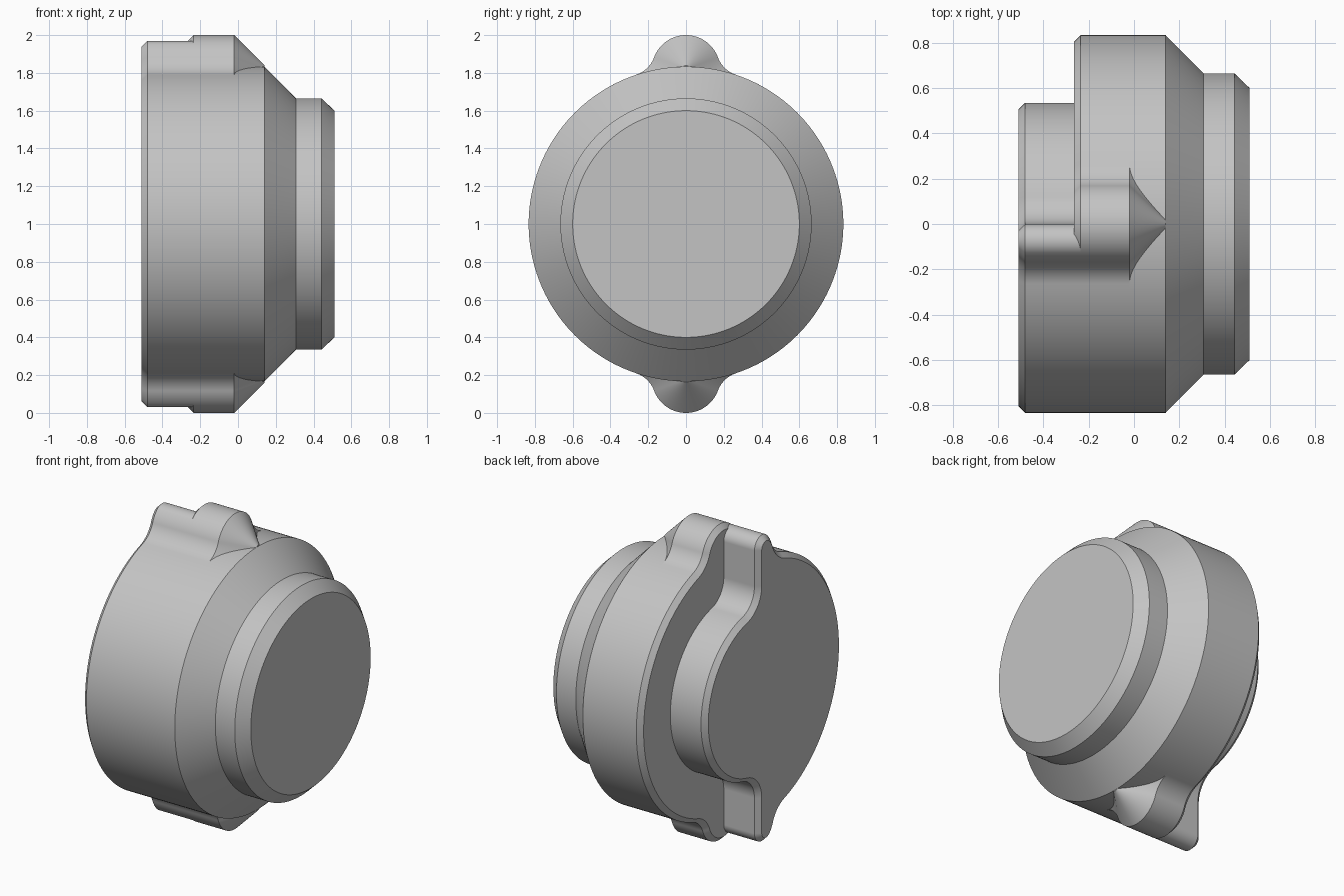
import bpy, bmesh
from math import sin, cos, atan2, hypot, sqrt, radians, pi

cube = bpy.data.objects.get("Cube")
if cube:
    bpy.data.objects.remove(cube, do_unlink=True)

grey = bpy.data.materials.new("plain grey")
grey.use_nodes = True
colour = (0.55, 0.55, 0.55, 1)
grey.diffuse_color = colour
grey.node_tree.nodes["Principled BSDF"].inputs["Base Color"].default_value = colour


def loft(name, arcs, sections):
    """Loft an outline of arcs (cy, cz, r, start, end) along x.
    Each section is (x, inset); clockwise arcs are concave and grow when inset."""
    bm = bmesh.new()
    rings = []
    for x, inset in sections:
        ring = []
        for cy, cz, r, a, b in arcs:
            rr = r - inset if b > a else r + inset
            steps = max(8, round(abs(b - a) * 28))
            for i in range(steps + 1):
                t = a + (b - a) * i / steps
                ring.append(bm.verts.new((x, cy + rr * cos(t), 1 + cz + rr * sin(t))))
        rings.append(ring)
    for lower, upper in zip(rings, rings[1:]):
        for i in range(len(lower)):
            j = (i + 1) % len(lower)
            bm.faces.new((lower[i], lower[j], upper[j], upper[i]))
    bm.faces.new(rings[0])
    bm.faces.new(rings[-1])
    bmesh.ops.remove_doubles(bm, verts=bm.verts, dist=1e-4)
    bmesh.ops.recalc_face_normals(bm, faces=bm.faces)
    mesh = bpy.data.meshes.new(name)
    bm.to_mesh(mesh)
    bm.free()
    mesh.materials.append(grey)
    obj = bpy.data.objects.new(name, mesh)
    bpy.context.collection.objects.link(obj)
    bpy.ops.object.select_all(action='DESELECT')
    obj.select_set(True)
    bpy.context.view_layer.objects.active = obj
    bpy.ops.object.shade_smooth_by_angle(angle=radians(25))


def half_turn(arcs):
    return [(-y, -z, r, a + pi, b + pi) for y, z, r, a, b in arcs]


# Shared dimensions
R, ear_r, ear_z, bevel = 0.833, 0.18, 0.82, 0.03
hub_r, hub_fillet = 0.535, 0.155
top, step_x, ear_end, shoulder = -0.51, -0.265, -0.02, 0.14

# Fillet that blends an ear into the round body
spread = radians(18.5)
dist = (ear_z**2 - (R - ear_r)**2) / (2 * (ear_z * cos(spread) - (R - ear_r)))
fr = dist - R
fy, fz = dist * sin(spread), dist * cos(spread)
lean = atan2(fz - ear_z, fy)
side = pi / 2 - spread

# Full outline: round body with an ear at top and bottom
half = [(0, 0, R, -side, side),
        (fy, fz, fr, pi + side, pi + lean),
        (0, ear_z, ear_r, lean, pi - lean),
        (-fy, fz, fr, -lean, -side)]
loft("eared_body", half + half_turn(half),
     [(step_x, bevel), (step_x + bevel, 0), (ear_end, 0), (shoulder, shoulder - ear_end)])

# Raised outline: one half of the body, cut straight at the ears, with a round hub
drop = 0.15
corner = sqrt((ear_r - drop)**2 + ear_r**2 - drop**2) - (ear_r - drop)
cz = ear_z + drop - corner
turn = atan2(drop - corner, -corner)
hz = sqrt((hub_r + hub_fillet)**2 - hub_fillet**2)
hub_a = atan2(hz, hub_fillet)
raised = [(-corner, cz, corner, 0, turn),
          (0, ear_z, ear_r, turn, pi - lean),
          (-fy, fz, fr, -lean, -side),
          (0, 0, R, pi - side, pi + side),
          (-fy, -fz, fr, side, lean),
          (0, -ear_z, ear_r, pi + lean, 2 * pi - turn),
          (-corner, -cz, corner, 2 * pi - turn, 2 * pi),
          (hub_fillet, -hz, hub_fillet, pi, pi - hub_a),
          (0, 0, hub_r, -hub_a, hub_a),
          (hub_fillet, hz, hub_fillet, pi + hub_a, pi)]
loft("raised_half", raised, [(top, bevel), (top + bevel, 0), (step_x + bevel, 0)])

# Stepped round nose
loft("nose", [(0, 0, R, 0, 2 * pi)],
     [(ear_end, 0), (shoulder, 0), (0.307, R - 0.665), (0.443, R - 0.665), (0.51, R - 0.6)])
